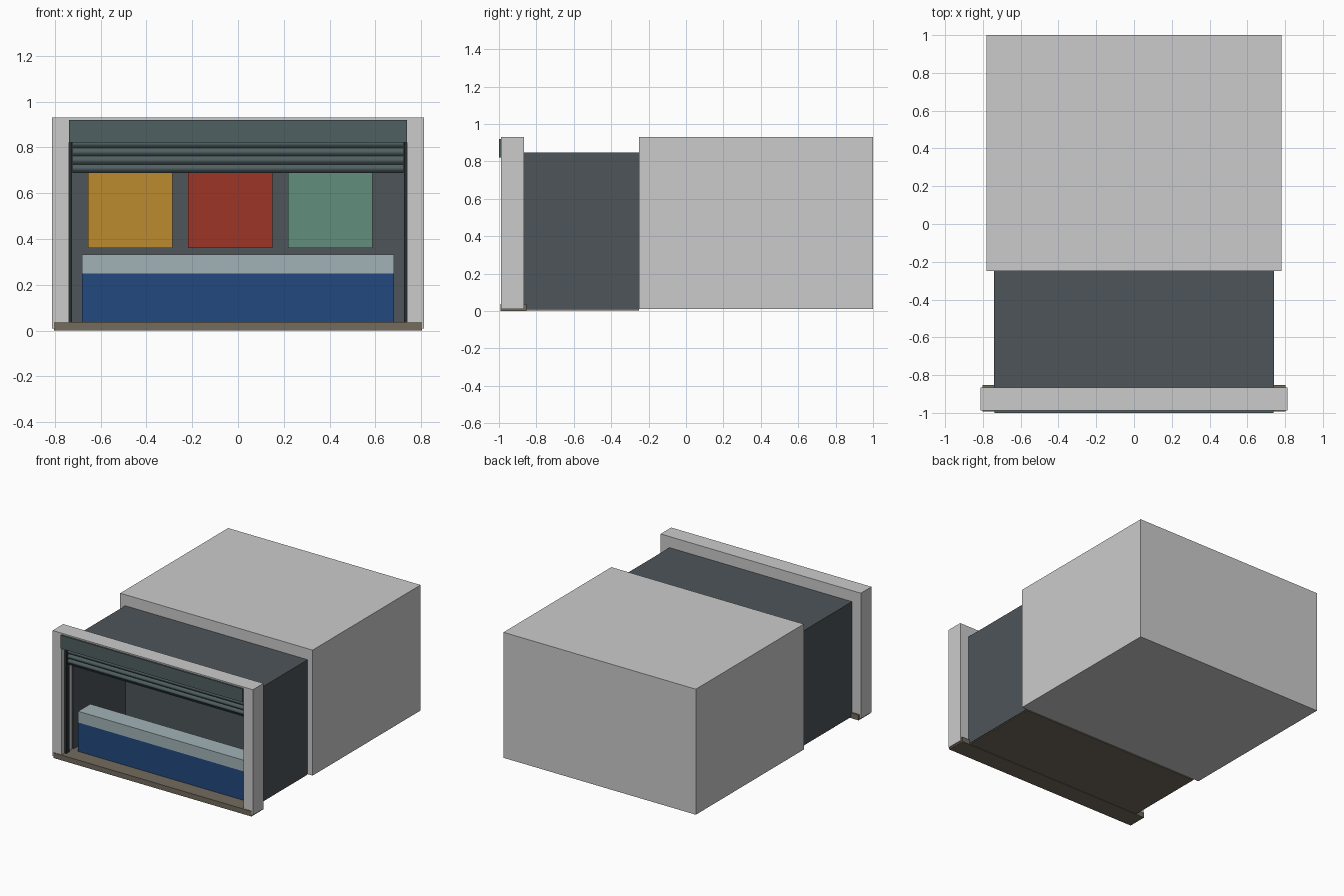
import bpy, math

if "Cube" in bpy.data.objects:
    bpy.data.objects.remove(bpy.data.objects["Cube"])

def mat(name, rgb):
    m = bpy.data.materials.new(name)
    m.diffuse_color = (*rgb, 1)
    m.use_nodes = True
    m.node_tree.nodes["Principled BSDF"].inputs["Base Color"].default_value = m.diffuse_color
    return m

DARK = mat("dark_wall", (0.075, 0.09, 0.098))
STEEL = mat("shutter_steel", (0.08, 0.115, 0.12))
BLACK = mat("rail_black", (0.02, 0.028, 0.03))
STONE = mat("sill_stone", (0.17, 0.145, 0.11))
BLUE = mat("counter_blue", (0.016, 0.065, 0.21))
PALE = mat("counter_pale", (0.36, 0.45, 0.47))
GOLD = mat("panel_gold", (0.50, 0.26, 0.03))
RED = mat("panel_red", (0.34, 0.035, 0.02))
GREEN = mat("panel_green", (0.12, 0.27, 0.20))

def mesh(name, verts, faces, m=None):
    me = bpy.data.meshes.new(name)
    me.from_pydata(verts, [], faces)
    ob = bpy.data.objects.new(name, me)
    bpy.context.collection.objects.link(ob)
    if m:
        me.materials.append(m)
    return ob

def box(name, x, y, z, m=None):
    v = [(a, b, c) for a in x for b in y for c in z]
    f = [(0, 1, 3, 2), (4, 6, 7, 5), (0, 4, 5, 1), (2, 3, 7, 6), (0, 2, 6, 4), (1, 5, 7, 3)]
    return mesh(name, v, f, m)

def extrude_x(name, prof, x, m=None):
    # closed (y, z) profile swept along x
    n = len(prof)
    v = [(a, *p) for a in x for p in prof]
    f = [(i, (i + 1) % n, (i + 1) % n + n, i + n) for i in range(n)]
    return mesh(name, v, f + [tuple(range(n))[::-1], tuple(range(n, 2 * n))], m)

# rear building block
box("rear_block", (-0.78, 0.78), (-0.25, 1.0), (0.01, 0.93))

# portal frame: one upside-down U
prof = [(-0.812, 0.01), (-0.738, 0.01), (-0.738, 0.83), (0.738, 0.83),
        (0.738, 0.01), (0.812, 0.01), (0.812, 0.93), (-0.812, 0.93)]
v = [(x, y, z) for y in (-0.988, -0.865) for x, z in prof]
f = [(i, i + 8, (i + 1) % 8 + 8, (i + 1) % 8) for i in range(8)]
for o in (0, 8):
    caps = [(0, 1, 2, 7), (7, 2, 3, 6), (6, 3, 4, 5)]
    f += [tuple(i + o for i in (c if o == 0 else c[::-1])) for c in caps]
mesh("portal_frame", v, f)

# recessed room shell
for s, side in ((-1, "left"), (1, "right")):
    box(side + "_wall", sorted((s * 0.74, s * 0.73)), (-0.866, -0.25), (0.01, 0.848), DARK)
    box(side + "_shutter_rail", sorted((s * 0.739, s * 0.724)), (-0.955, -0.915), (0.035, 0.83), BLACK)
box("ceiling", (-0.74, 0.74), (-0.866, -0.25), (0.838, 0.849), DARK)
box("back_wall", (-0.73, 0.73), (-0.262, -0.25), (0.03, 0.838), DARK)
box("floor", (-0.735, 0.735), (-0.86, -0.25), (0.003, 0.035), STONE)
box("door_sill", (-0.803, 0.803), (-0.992, -0.852), (0.0, 0.038), STONE)

# display panels on the back wall
for x, m, n in ((-0.655, GOLD, "gold"), (-0.219, RED, "red"), (0.219, GREEN, "green")):
    box(n + "_wall_panel", (x, x + 0.369), (-0.28, -0.262), (0.36, 0.69), m)

# counter
box("counter_base", (-0.68, 0.68), (-0.88, -0.74), (0.035, 0.25), BLUE)
box("counter_top", (-0.68, 0.68), (-0.88, -0.74), (0.25, 0.332), PALE)

# fascia and the half-rolled shutter with bowed slats
box("shutter_fascia", (-0.738, 0.738), (-1.0, -0.98), (0.822, 0.92), STEEL)
slats, step, segs = 4, 0.036, 6
front = []
for k in range(slats):
    for i in range(segs):
        t = i / segs
        front.append((-0.93 - 0.012 * math.sin(math.pi * t), 0.69 + step * (k + t)))
top = 0.69 + slats * step
front.append((-0.93, top))
shutter = extrude_x("rolling_shutter", front[::-1] + [(-0.92, 0.69), (-0.92, top)], (-0.722, 0.722), STEEL)
bpy.context.view_layer.objects.active = shutter
shutter.select_set(True)
bpy.ops.object.shade_smooth_by_angle(angle=math.radians(40))
box("shutter_bottom_bar", (-0.722, 0.722), (-0.943, -0.92), (0.688, 0.698), BLACK)
